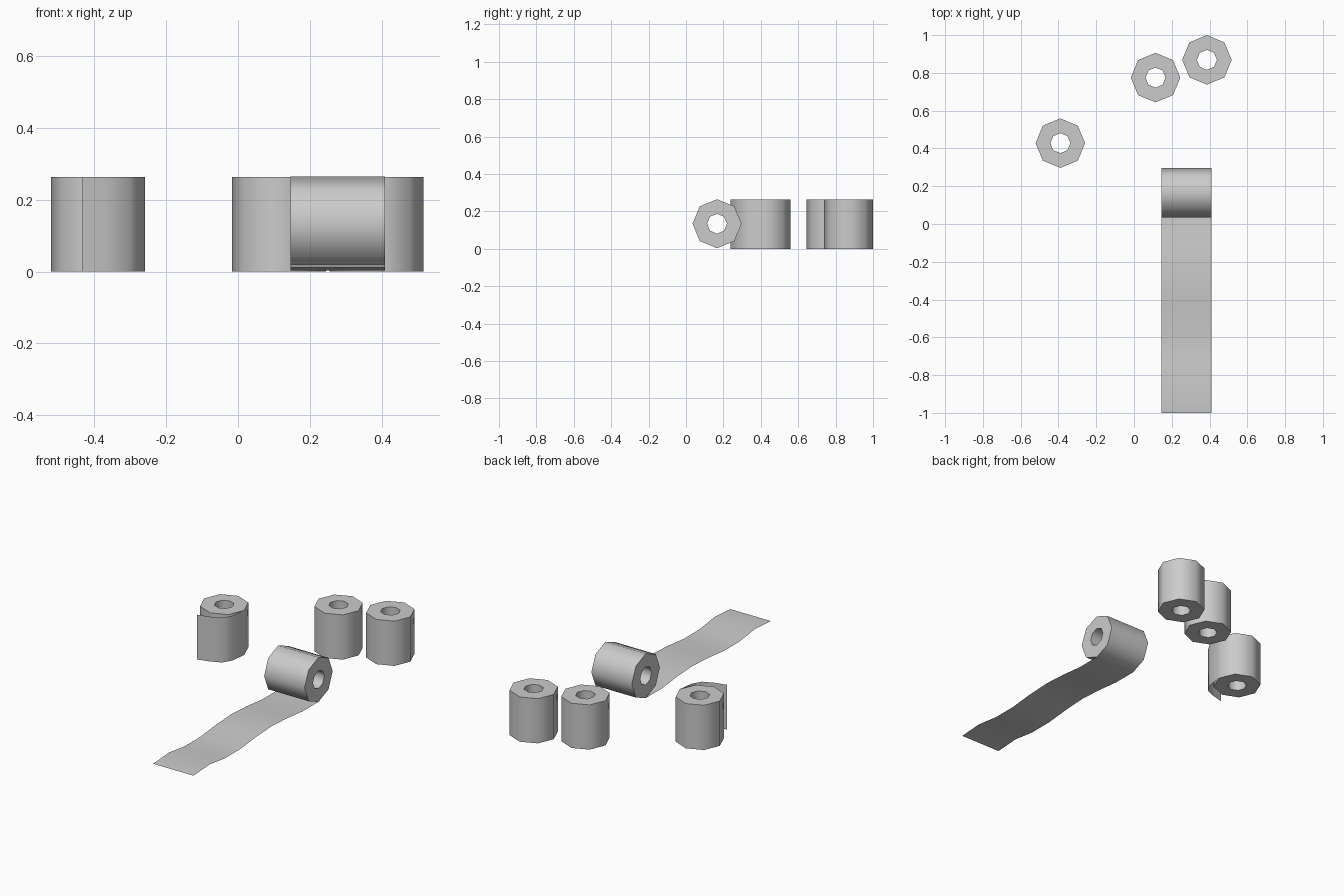
import bpy, bmesh, math
from mathutils import Matrix

if "Cube" in bpy.data.objects:
    bpy.data.objects.remove(bpy.data.objects["Cube"])

LENGTH, OUTER, INNER = 0.264, 0.131, 0.053


def add_object(name, bm, matrix=Matrix()):
    mesh = bpy.data.meshes.new(name)
    bm.to_mesh(mesh)
    bm.free()
    mesh.transform(matrix)
    obj = bpy.data.objects.new(name, mesh)
    bpy.context.collection.objects.link(obj)
    bpy.ops.object.select_all(action='DESELECT')
    obj.select_set(True)
    bpy.context.view_layer.objects.active = obj
    bpy.ops.object.shade_smooth_by_angle(angle=math.radians(60))
    return obj


def paper_roll(name, matrix):
    """Eight-sided tube with an open core, axis along z from 0 to LENGTH."""
    bm = bmesh.new()
    section = [(OUTER, 0), (OUTER, LENGTH), (INNER, LENGTH), (INNER, 0)]
    rings = [[bm.verts.new((r * math.cos(i * math.pi / 4),
                            r * math.sin(i * math.pi / 4), z)) for i in range(8)]
             for r, z in section]
    for k in range(4):
        a, b = rings[k], rings[(k + 1) % 4]
        for i in range(8):
            j = (i + 1) % 8
            bm.faces.new((a[i], a[j], b[j], b[i]))
    return add_object(name, bm, matrix)


def paper_strip(name, path, sweep):
    """Thin sheet made by sweeping an open path along a vector."""
    bm = bmesh.new()
    rows = [(bm.verts.new(p), bm.verts.new([c + s for c, s in zip(p, sweep)]))
            for p in path]
    for a, b in zip(rows, rows[1:]):
        bm.faces.new((a[0], a[1], b[1], b[0]))
    return add_object(name, bm)


# Standing rolls
for i, (x, y) in enumerate([(-0.39, 0.428), (0.114, 0.775), (0.386, 0.869)]):
    paper_roll(f"standing_roll_{i + 1}", Matrix.Translation((x, y, 0)))

# Roll lying on its side, axis along x
paper_roll("lying_roll", Matrix.Translation((0.146, 0.166, 0.134))
           @ Matrix.Rotation(math.pi / 2, 4, 'Y'))

# Wavy sheet unrolled towards the front
heights = [0.012, 0.022, 0.003, 0.003, 0.018, 0.026, 0.018, 0.003, 0.003]
paper_strip("unrolled_sheet",
            [(0.146, -1 + i * 1.166 / 8, z) for i, z in enumerate(heights)],
            (LENGTH, 0, 0))

# Loose end peeling off the first standing roll
paper_strip("loose_end",
            [(-0.433, 0.238, 0), (-0.365, 0.255, 0), (-0.302, 0.282, 0),
             (-0.271, 0.335, 0), (-0.259, 0.428, 0)], (0, 0, LENGTH))
